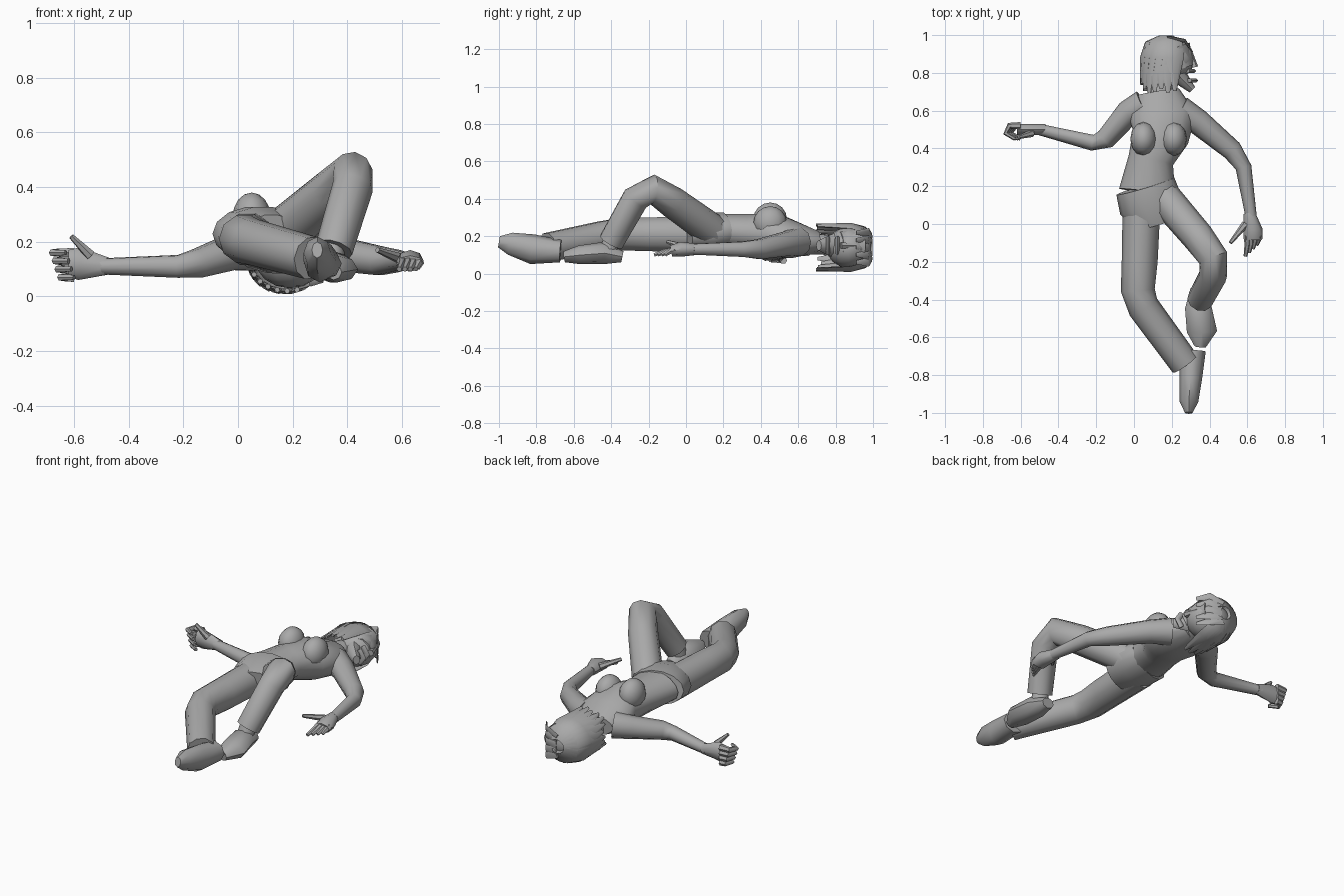
import bpy, bmesh, math, random
from mathutils import Vector

if "Cube" in bpy.data.objects:
    bpy.data.objects.remove(bpy.data.objects["Cube"], do_unlink=True)
random.seed(4)

shade = .4
grey = bpy.data.materials.new("plain grey")
grey.use_nodes = True
grey.diffuse_color = (shade, shade, shade, 1)
grey.node_tree.nodes["Principled BSDF"].inputs["Base Color"].default_value = grey.diffuse_color

UP, NORTH = Vector((0, 0, 1)), Vector((0, 1, 0))


def finish(name, bm):
    """Turn a bmesh into a smooth shaded grey object."""
    bmesh.ops.recalc_face_normals(bm, faces=bm.faces)
    mesh = bpy.data.meshes.new(name)
    bm.to_mesh(mesh)
    bm.free()
    mesh.materials.append(grey)
    part = bpy.data.objects.new(name, mesh)
    bpy.context.collection.objects.link(part)
    bpy.ops.object.select_all(action='DESELECT')
    part.select_set(True)
    bpy.context.view_layer.objects.active = part
    bpy.ops.object.shade_smooth_by_angle(angle=math.radians(50))


def loft(name, rings, up=UP, sides=10):
    """Skin elliptical rings (x, y, z, half width, half height) without twisting."""
    bm = bmesh.new()
    centres = [Vector(ring[:3]) for ring in rings]
    loops = []
    for i, centre in enumerate(centres):
        before, after = centres[max(i - 1, 0)], centres[min(i + 1, len(centres) - 1)]
        along = (after - before).normalized()
        up = (up - along * up.dot(along)).normalized()
        side = along.cross(up)
        wide, high = rings[i][3:]
        turns = [math.tau * k / sides for k in range(sides)]
        loops.append([bm.verts.new(centre + side * wide * math.cos(turn) + up * high * math.sin(turn))
                      for turn in turns])
    for near, far in zip(loops, loops[1:]):
        for k in range(sides):
            bm.faces.new((near[k - 1], near[k], far[k], far[k - 1]))
    bm.faces.new(loops[0])
    bm.faces.new(loops[-1])
    finish(name, bm)


def tube(name, points, start, end, up=UP, sides=10, flat=1):
    """Loft a path whose radius tapers evenly from start to end."""
    rings = []
    for i, point in enumerate(points):
        radius = start + (end - start) * i / (len(points) - 1)
        rings.append((*point, radius, radius * flat))
    loft(name, rings, up, sides)


def ball(name, centre, radii):
    bm = bmesh.new()
    bmesh.ops.create_uvsphere(bm, u_segments=12, v_segments=8, radius=1)
    bmesh.ops.scale(bm, vec=radii, verts=bm.verts)
    bmesh.ops.translate(bm, vec=centre, verts=bm.verts)
    finish(name, bm)


# Torso, lying on its back
loft("torso", [
    (.07, .17, .23, .15, .09), (.09, .34, .22, .12, .1), (.14, .46, .21, .15, .12),
    (.15, .58, .18, .18, .1), (.13, .7, .17, .11, .06)], sides=14)
for name, x, z in (("right_breast", .05, .29), ("left_breast", .21, .27)):
    ball(name, (x, .45, z), (.07, .09, .09))
tube("neck", [(.13, .66, .16), (.18, .82, .15)], .06, .05)

# Trousers
loft("trouser_seat", [
    (.06, .2, .23, .16, .1), (.09, .1, .22, .17, .11), (.12, 0, .21, .12, .09)], sides=14)
tube("right_trouser_leg", [
    (.04, .1, .21), (.03, -.2, .21), (.02, -.35, .21), (.05, -.44, .2), (.27, -.74, .14)], .1, .08)
tube("left_trouser_leg", [
    (.16, .14, .23), (.34, -.07, .38), (.42, -.18, .45), (.42, -.27, .4), (.35, -.4, .17)], .09, .07)

# Shoes
loft("right_shoe", [
    (.31, -.67, .12, .07, .06), (.3, -.82, .13, .06, .08),
    (.29, -.94, .16, .05, .06), (.29, -1, .17, .02, .03)], sides=8)
loft("left_shoe", [
    (.34, -.34, .09, .04, .03), (.34, -.44, .11, .07, .06),
    (.36, -.57, .1, .08, .05), (.35, -.65, .09, .03, .03)], sides=8)
tube("left_ankle", [(.35, -.38, .24), (.34, -.42, .11)], .04, .05, NORTH)

# Arms
tube("right_arm", [
    (.05, .63, .17), (-.03, .59, .16), (-.15, .45, .12), (-.22, .43, .11), (-.5, .5, .11)], .08, .03)
tube("left_arm", [
    (.24, .6, .17), (.34, .54, .16), (.52, .39, .13), (.58, .3, .13), (.62, .04, .13)], .08, .03)

# Palms: the right one stands on edge, the left one lies flat
loft("right_palm", [
    (-.47, .5, .11, .03, .03), (-.58, .5, .12, .03, .06), (-.62, .5, .12, .03, .05)], sides=8)
loft("left_palm", [
    (.61, .06, .13, .03, .03), (.63, -.03, .13, .05, .04), (.63, -.08, .12, .05, .03)], sides=8)

# Fingers: curled on the right hand, loose on the left
tube("right_thumb", [(-.54, .48, .15), (-.61, .46, .22)], .02, .01, sides=6)
tube("left_thumb", [(.59, 0, .14), (.51, -.1, .17)], .02, .01, sides=6)
for i in range(4):
    z, curl = .16 - .03 * i, .01 * i
    tube(f"right_finger_{i}", [
        (-.6, .52, z), (curl - .66, .52, z), (curl - .68, .48, z), (curl - .63, .45, z)], .02, .01, sides=6)
    x = .6 + .02 * i
    tube(f"left_finger_{i}", [
        (x, -.06, .13), (x, curl - .11, .12), (x - .01, curl * 2 - .17, .1)], .02, .01, sides=6)

# Head, face turned to the model's left
ball("skull", (.19, .87, .14), (.13, .12, .11))
tube("face", [(.21, .93, .15), (.25, .82, .15)], .09, .07, flat=1.1)
tube("jaw", [(.2, .84, .15), (.25, .77, .15), (.31, .71, .15)], .06, .02, sides=8, flat=1.4)
tube("nose", [(.3, .91, .15), (.32, .83, .15)], .01, .02, sides=6)
for name, x, y in (("upper_lip", .31, .81), ("lower_lip", .32, .76)):
    tube(name, [(x - .03, y, .11), (x, y, .15), (x - .03, y, .19)], .02, .02, NORTH, 6, .6)
for name, z in (("left_ear", .24), ("right_ear", .05)):
    ball(name, (.2, .85, z), (.03, .04, .01))

# Hair: flat locks sweeping from the crown over the back and sides
crown = Vector((.18, .88, .14))
locks = 15
for i in range(locks):
    turn = math.radians(75 + 210 * i / (locks - 1))
    out = Vector((math.cos(turn) * .14, 0, math.sin(turn) * .12))
    tip = random.uniform(-.19, -.13)
    sweep = ((.3, .11, .03), (.8, .08, .05), (1, 0, .05), (1, tip, .01))
    loft(f"hair_lock_{i}", [
        (*(crown + out * reach + NORTH * rise), wide, .01) for reach, rise, wide in sweep], out, 6)

# Fringe over the forehead
for i in range(5):
    z = .06 + .04 * i
    tube(f"fringe_{i}", [(.19, .98, (z + .14) / 2), (.27, .97, z), (.31, .91, z)],
         .04, .01, Vector((1, 1, 0)), 6, .3)
